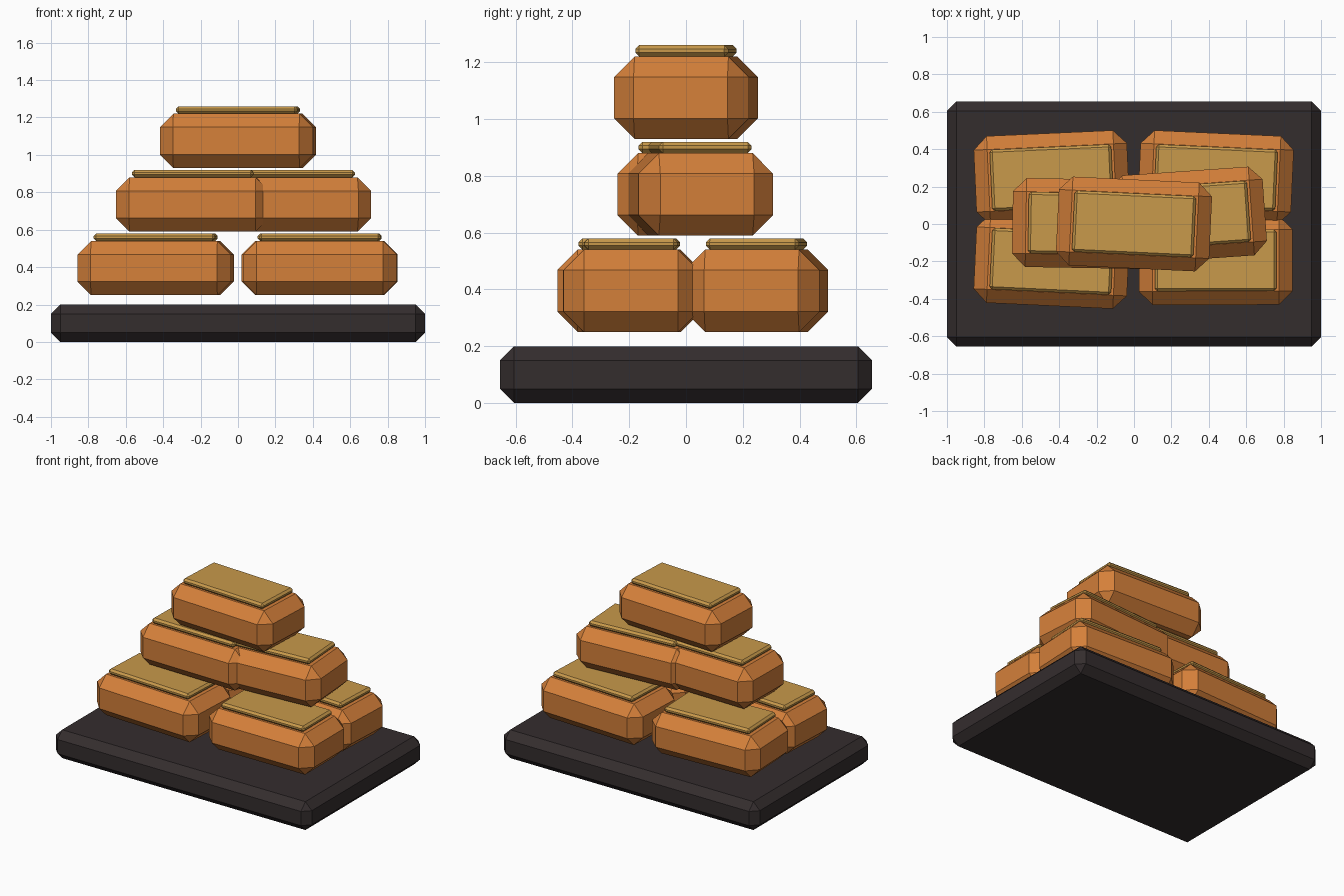
import bpy, bmesh, math

if "Cube" in bpy.data.objects:
    bpy.data.objects.remove(bpy.data.objects["Cube"])


def material(name, rgb):
    m = bpy.data.materials.new(name)
    m.diffuse_color = (*rgb, 1)
    m.use_nodes = True
    m.node_tree.nodes["Principled BSDF"].inputs["Base Color"].default_value = m.diffuse_color
    return m


ORANGE = material("orange bar", (0.66, 0.215, 0.042))
GOLD = material("gold plate", (0.58, 0.32, 0.07))
DARK = material("dark base", (0.034, 0.026, 0.027))


# Chamfered box standing on z, turned around the vertical axis
def chamfer_box(name, x, y, z, size, bevel, mat, turn=0.0):
    bm = bmesh.new()
    bmesh.ops.create_cube(bm, size=1)
    bmesh.ops.scale(bm, vec=size, verts=bm.verts)
    bmesh.ops.bevel(bm, geom=bm.edges[:], offset=bevel, segments=1,
                    profile=0.5, affect='EDGES')
    me = bpy.data.meshes.new(name)
    bm.to_mesh(me)
    bm.free()
    me.materials.append(mat)
    ob = bpy.data.objects.new(name, me)
    ob.location = (x, y, z + size[2] / 2)
    ob.rotation_euler.z = math.radians(turn)
    bpy.context.collection.objects.link(ob)


# Base slab
chamfer_box("base_slab", 0, 0, 0, (2, 1.31, 0.2), 0.05, DARK)

# Stacked bars: name, x, y, bottom z, turn in degrees
BARS = [
    ("front_left", -0.44, -0.20, 0.25, -2.7),
    ("front_right", 0.437, -0.195, 0.25, 0.2),
    ("back_left", -0.44, 0.248, 0.25, 2.6),
    ("back_right", 0.437, 0.248, 0.25, -2.6),
    ("middle_left", -0.24, 0.002, 0.59, -1.0),
    ("middle_right", 0.29, 0.046, 0.59, 4.0),
    ("top", 0, 0, 0.93, -2.7),
]
for name, x, y, z, turn in BARS:
    chamfer_box(name + "_bar", x, y, z, (0.82, 0.475, 0.29), 0.072, ORANGE, turn)
    chamfer_box(name + "_plate", x, y, z + 0.29, (0.65, 0.328, 0.04), 0.014, GOLD, turn)
